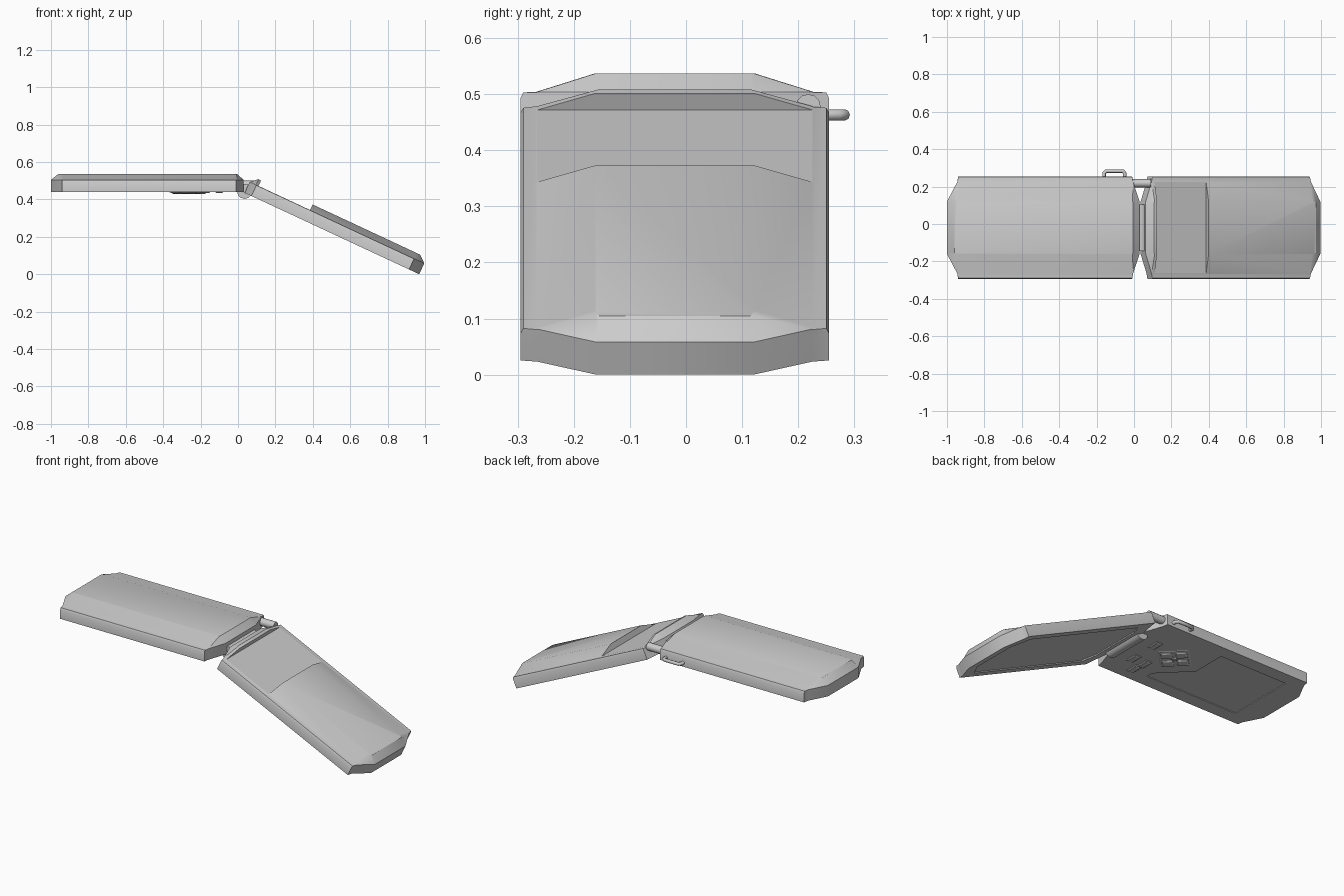
import bpy, bmesh, math
from mathutils import Matrix

if "Cube" in bpy.data.objects:
    bpy.data.objects.remove(bpy.data.objects["Cube"])

# Each half is modelled flat with its inner face on local z = 0, then posed
POSE = {1: Matrix.Translation((0, -0.02, 0.44)),
        -1: Matrix.Translation((0.0626, -0.02, 0.4226)) @ Matrix.Rotation(math.radians(25), 4, 'Y')}


def loft(name, layers, side=1, smooth=None):
    """Stack closed outlines [(points, z), ...] into a capped solid."""
    bm = bmesh.new()
    rings = [[bm.verts.new((x * side, y, z)) for x, y in pts] for pts, z in layers]
    n = len(rings[0])
    for a, b in zip(rings, rings[1:]):
        for i in range(n):
            bm.faces.new((a[i], a[(i + 1) % n], b[(i + 1) % n], b[i]))
    bm.faces.new(rings[0])
    bm.faces.new(rings[-1])
    bmesh.ops.recalc_face_normals(bm, faces=bm.faces)
    me = bpy.data.meshes.new(name)
    bm.to_mesh(me)
    bm.free()
    ob = bpy.data.objects.new(name, me)
    bpy.context.collection.objects.link(ob)
    ob.matrix_world = POSE[side]
    if smooth:
        shade(ob, smooth)
    return ob


def shade(ob, degrees):
    bpy.ops.object.select_all(action='DESELECT')
    ob.select_set(True)
    bpy.context.view_layer.objects.active = ob
    bpy.ops.object.shade_smooth_by_angle(angle=math.radians(degrees))


def rect(x0, x1, y0, y1):
    return [(x0, y0), (x1, y0), (x1, y1), (x0, y1)]


def cut(ob, cutter):
    cutter.hide_render = True
    cutter.hide_set(True)
    m = ob.modifiers.new("cut", 'BOOLEAN')
    m.object = cutter
    m.operation = 'DIFFERENCE'
    m.solver = 'EXACT'


def outline(half):
    """Mirror a half outline across y = 0."""
    return half + [(x, -y) for x, y in reversed(half)]


# Shell outlines: outer edge, shoulder and raised crown
outer = outline([(0.03, 0.14), (-0.005, 0.245), (-0.01, 0.275),
                 (-0.94, 0.275), (-0.945, 0.245), (-1.0, 0.14)])
edge = outline([(0.03, 0.14), (-0.005, 0.245), (-0.01, 0.27),
                (-0.94, 0.27), (-0.945, 0.245), (-1.0, 0.14)])
crown = outline([(-0.005, 0.135), (-0.008, 0.14), (-0.012, 0.142),
                 (-0.938, 0.142), (-0.945, 0.14), (-0.96, 0.135)])
shoulder = outline([(0.03, 0.14), (-0.005, 0.245), (-0.012, 0.247),
                    (-0.938, 0.247), (-0.945, 0.245), (-1.0, 0.14)])


def shell(name, side):
    return loft(name, [(outer, 0), (outer, 0.053), (edge, 0.063),
                       (shoulder, 0.064), (crown, 0.097)], side)


upper = shell("upper_shell", 1)
lower = shell("lower_shell", -1)

# Open compartment across the back of the sloping half
cut(lower, loft("compartment_cutter", [(rect(-0.326, -0.022, -0.3, 0.3), 0.0645),
                                       (rect(-0.326, -0.022, -0.3, 0.3), 0.2)], -1))

# Shallow inset panels on the inner faces
frame = outline([(-0.05, 0.15), (-0.09, 0.225), (-0.88, 0.225), (-0.945, 0.13)])
cut(lower, loft("panel_cutter", [(frame, -0.02), (frame, 0.006)], -1))
screen = [(-0.43, 0.2), (-0.86, 0.2), (-0.86, -0.2), (-0.27, -0.2), (-0.27, -0.16), (-0.43, 0.0)]
cut(upper, loft("screen_cutter", [(screen, -0.02), (screen, 0.004)]))
for shell_part in (upper, lower):
    shade(shell_part, 32)


def key(name, cx, cy, w, h, angle=0, height=0.008):
    """Tapered key rising from the inner face."""
    c, s = math.cos(angle), math.sin(angle)

    def ring(k):
        return [(cx + c * x - s * y, cy + s * x + c * y)
                for x, y in rect(-w / 2 * k, w / 2 * k, -h / 2 * k, h / 2 * k)]
    return loft(name, [(ring(1), 0.001), (ring(0.95), -height * 0.5), (ring(0.7), -height)])


# Diamond pad of four keys with a centre key
px, py, q = -0.262, 0.03, math.pi / 4
key("pad_base", px, py, 0.162, 0.162, q, 0.003)
for i in range(4):
    a = i * math.pi / 2
    key(f"pad_key_{i + 1}", px + 0.055 * math.cos(a), py + 0.055 * math.sin(a), 0.062, 0.062, q, 0.01)
key("pad_centre", px, py, 0.03, 0.03, q, 0.009)

# Small keys beside the pad
for i, (x, y) in enumerate([(-0.1, 0.07), (-0.1, -0.1), (-0.18, -0.11), (-0.17, -0.18)]):
    key(f"small_key_{i + 1}", x, y, 0.04, 0.075, 0, 0.007)


def cylinder(name, radius, length, loc, rot, sides):
    bpy.ops.mesh.primitive_cylinder_add(vertices=sides, radius=radius, depth=length,
                                        location=loc, rotation=rot)
    ob = bpy.context.object
    ob.name = name
    shade(ob, 50)


# Hinge barrel and side pin
cylinder("hinge_barrel", 0.04, 0.25, (0.035, -0.02, 0.443), (math.pi / 2, 0, 0), 12)
cylinder("hinge_pin", 0.022, 0.12, (0.03, 0.218, 0.478), (0, math.pi / 2, 0), 12)

# Strap loop on the back edge
cu = bpy.data.curves.new("strap_loop", 'CURVE')
cu.dimensions = '3D'
cu.bevel_depth = 0.01
cu.bevel_resolution = 2
path = [(-0.16, 0.24), (-0.16, 0.272), (-0.15, 0.283), (-0.06, 0.283), (-0.05, 0.272), (-0.05, 0.24)]
sp = cu.splines.new('POLY')
sp.points.add(len(path) - 1)
for p, (x, y) in zip(sp.points, path):
    p.co = (x, y, 0.463, 1)
loop = bpy.data.objects.new("strap_loop", cu)
bpy.context.collection.objects.link(loop)
